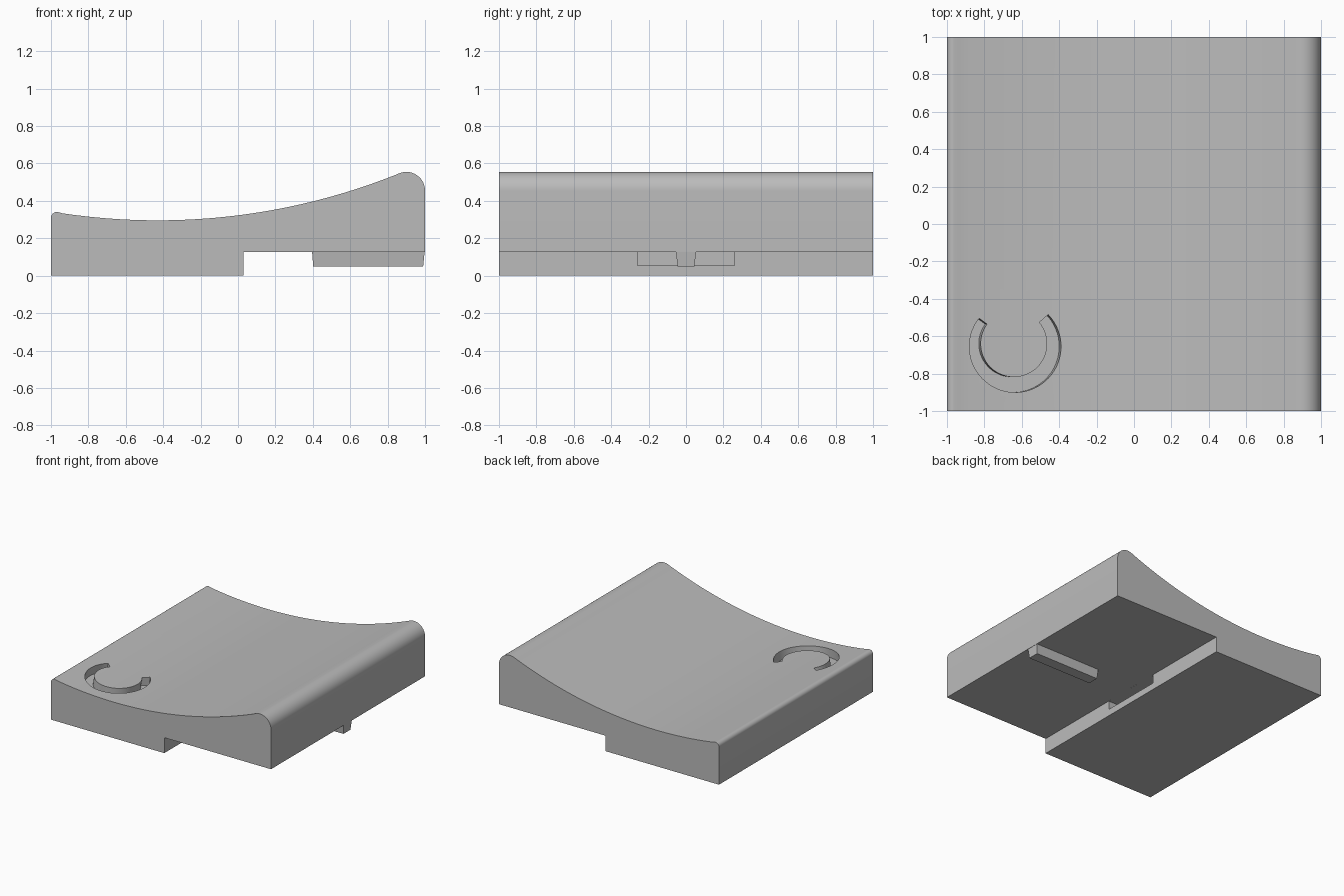
import bpy, bmesh, math

if "Cube" in bpy.data.objects:
    bpy.data.objects.remove(bpy.data.objects["Cube"])

R, CX, Z0 = 3.45, -0.43, 0.296   # dished top surface


def top_z(x):
    return Z0 + R - math.sqrt(R * R - (x - CX) ** 2)


def arc(cx, cy, r, a0, a1, n):
    return [(cx + r * math.cos(math.radians(a0 + (a1 - a0) * i / n)),
             cy + r * math.sin(math.radians(a0 + (a1 - a0) * i / n)))
            for i in range(n + 1)]


def loft(name, lower, upper):
    """Solid between two matching closed loops of 3D points."""
    bm = bmesh.new()
    a = [bm.verts.new(p) for p in lower]
    b = [bm.verts.new(p) for p in upper]
    n = len(a)
    for i in range(n):
        j = (i + 1) % n
        bm.faces.new((a[i], a[j], b[j], b[i]))
    bm.faces.new(a[::-1])
    bm.faces.new(b)
    bmesh.ops.recalc_face_normals(bm, faces=bm.faces)
    mesh = bpy.data.meshes.new(name)
    bm.to_mesh(mesh)
    bm.free()
    ob = bpy.data.objects.new(name, mesh)
    bpy.context.collection.objects.link(ob)
    return ob


def rect(x0, x1, y0, y1, z):
    return [(x0, y0, z), (x1, y0, z), (x1, y1, z), (x0, y1, z)]


def activate(ob):
    bpy.ops.object.select_all(action='DESELECT')
    ob.select_set(True)
    bpy.context.view_layer.objects.active = ob


def cut(target, cutter):
    mod = target.modifiers.new("cut", 'BOOLEAN')
    mod.operation = 'DIFFERENCE'
    mod.solver = 'EXACT'
    mod.object = cutter
    activate(target)
    bpy.ops.object.modifier_apply(modifier=mod.name)
    bpy.data.objects.remove(cutter)


grey = bpy.data.materials.new("plain grey")
grey.diffuse_color = (0.5, 0.5, 0.5, 1)
grey.use_nodes = True
grey.node_tree.nodes["Principled BSDF"].inputs["Base Color"].default_value = grey.diffuse_color

# Body: side profile with stepped base, dished top and rounded ends
profile = [(-1, 0), (0.03, 0), (0.03, 0.127), (1, 0.127)]
profile += arc(0.9, 0.455, 0.1, 0, 111, 14)
xs = [0.84 - 1.78 * i / 32 for i in range(33)]
profile += [(x, top_z(x)) for x in xs]
profile += arc(-0.968, 0.309, 0.032, 82, 180, 6)
body = loft("body", [(x, -1, z) for x, z in profile],
            [(x, 1, z) for x, z in profile])

# Curved groove sunk in the dish, walls square to the tilted surface
ring = arc(-0.635, -0.655, 0.245, 142, 404, 48)
ring += arc(-0.642, -0.64, 0.178, 400, 144, 48)
depth, rise, lean = 0.07, 0.06, 0.14
groove = loft("groove_cutter",
              [(x - lean * depth, y, top_z(x) - depth) for x, y in ring],
              [(x + lean * rise, y, top_z(x) + rise) for x, y in ring])
cut(body, groove)

# Socket in the step wall under the body
socket = loft("socket_cutter", rect(-0.25, 0.1, -0.26, 0.26, 0.055),
              rect(-0.25, 0.1, -0.26, 0.26, 0.1268))
cut(body, socket)

# Tapered rail under the raised end
rail = loft("bottom_rail", rect(0.402, 0.99, -0.045, 0.045, 0.05),
            rect(0.396, 0.998, -0.054, 0.054, 0.13))

for ob in (body, rail):
    ob.data.materials.clear()
    ob.data.materials.append(grey)
    activate(ob)
    bpy.ops.object.shade_smooth_by_angle(angle=math.radians(30))
